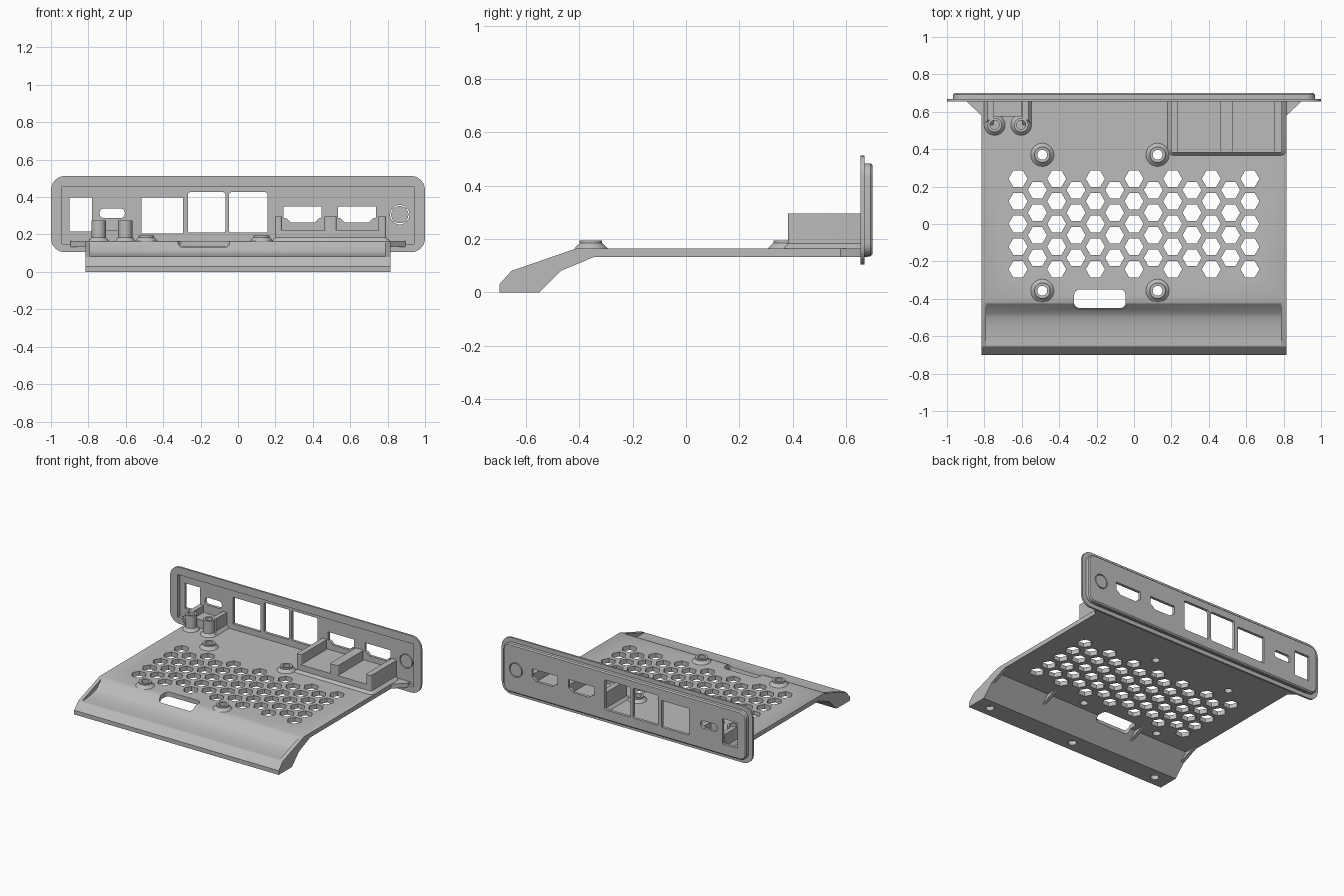
import bpy, bmesh, math
from mathutils import Vector, Matrix

cube = bpy.data.objects.get("Cube")
if cube:
    bpy.data.objects.remove(cube, do_unlink=True)

GREY = (0.5, 0.5, 0.5, 1.0)
grey = bpy.data.materials.new("light_grey_plastic")
grey.use_nodes = True
grey.diffuse_color = GREY
grey.node_tree.nodes["Principled BSDF"].inputs["Base Color"].default_value = GREY


def add_object(name, bm):
    bmesh.ops.recalc_face_normals(bm, faces=bm.faces[:])
    mesh = bpy.data.meshes.new(name)
    bm.to_mesh(mesh)
    bm.free()
    mesh.materials.append(grey)
    obj = bpy.data.objects.new(name, mesh)
    bpy.context.collection.objects.link(obj)
    return obj


def add_prism(bm, points, low, high, axis, end_points=None):
    """Extrude a 2D outline along an axis, optionally to a different end outline."""
    def place(p, t):
        return {"x": (t, p[0], p[1]), "y": (p[0], t, p[1]), "z": (p[0], p[1], t)}[axis]
    first = [bm.verts.new(place(p, low)) for p in points]
    last = [bm.verts.new(place(p, high)) for p in (end_points or points)]
    bm.faces.new(first)
    bm.faces.new(last)
    for i in range(len(first)):
        j = (i + 1) % len(first)
        bm.faces.new((first[i], first[j], last[j], last[i]))


def prism(name, points, low, high, axis, end_points=None):
    bm = bmesh.new()
    add_prism(bm, points, low, high, axis, end_points)
    return add_object(name, bm)


def ring(cx, cy, radius, sides):
    return [(cx + radius * math.cos(math.tau * i / sides),
             cy + radius * math.sin(math.tau * i / sides)) for i in range(sides)]


def rect(x0, x1, y0, y1, r=0.0, steps=6):
    """Rectangle outline with optional rounded corners."""
    if r == 0:
        return [(x0, y0), (x1, y0), (x1, y1), (x0, y1)]
    points = []
    corners = [(x1 - r, y1 - r), (x0 + r, y1 - r), (x0 + r, y0 + r), (x1 - r, y0 + r)]
    for quarter, (cx, cy) in enumerate(corners):
        for i in range(steps + 1):
            a = math.pi / 2 * (quarter + i / steps)
            points.append((cx + r * math.cos(a), cy + r * math.sin(a)))
    return points


def lathe(name, profile, x, y, sides=32):
    """Revolve a closed (radius, z) profile about a vertical axis."""
    bm = bmesh.new()
    rows = [[bm.verts.new((px, py, z)) for px, py in ring(x, y, r, sides)] for r, z in profile]
    for k, row in enumerate(rows):
        after = rows[(k + 1) % len(rows)]
        for i in range(sides):
            j = (i + 1) % sides
            bm.faces.new((row[i], row[j], after[j], after[i]))
    return add_object(name, bm)


def cut(target, cutter):
    mod = target.modifiers.new("cut", "BOOLEAN")
    mod.operation = "DIFFERENCE"
    mod.solver = "EXACT"
    mod.object = cutter
    graph = bpy.context.evaluated_depsgraph_get()
    result = bpy.data.meshes.new_from_object(target.evaluated_get(graph))
    target.modifiers.clear()
    target.data = result
    bpy.data.objects.remove(cutter, do_unlink=True)


HALF, UNDER, TOP = 0.815, 0.133, 0.165
RECESS_Y, FLANGE_Y, BACK_Y = 0.68, 0.655, 0.70
boss_spots = [(x, y) for x in (-0.49, 0.126) for y in (-0.357, 0.37)]

# Tray with its bent front lip
tray = prism("tray", [(-0.70, 0), (-0.55, 0), (-0.417, UNDER), (RECESS_Y, UNDER),
                      (RECESS_Y, TOP), (-0.41, TOP), (-0.655, 0.08), (-0.70, 0.03)],
             -HALF, HALF, "x")

# Finger scoop along the lip
cut(tray, prism("scoop_cutter", [(-0.42, 0.165), (-0.475, 0.11), (-0.50, 0.0985),
                                 (-0.54, 0.089), (-0.59, 0.083), (-0.65, 0.0815),
                                 (-0.65, 0.3), (-0.42, 0.3)], -0.79, 0.785, "x"))

# Vent holes, card slot, screw holes and foot sockets
bm = bmesh.new()
for col in range(13):
    count = 5 - col % 2
    for row in range(count):
        x, y = (col - 6) * 0.1033, (row - (count - 1) / 2) * 0.121
        add_prism(bm, ring(x, y, 0.051, 6), 0.1, 0.2, "z")
for x, y in boss_spots:
    add_prism(bm, ring(x, y, 0.026, 32), 0.1, 0.2, "z")
for x in (-0.7, 0, 0.7):
    add_prism(bm, ring(x, -0.625, 0.028, 24), -0.05, 0.03, "z")
slot_top = rect(-0.32, -0.045, -0.475, -0.35, 0.03)
slot_low = [(x, y + 0.04 if y < -0.41 else y) for x, y in slot_top]
add_prism(bm, slot_low, 0.04, 0.22, "z", slot_top)
cut(tray, add_object("hole_cutter", bm))

# Ribs under the bend
for i, x in enumerate((-0.803, -0.37, 0.37, 0.803)):
    prism(f"bend_rib_{i + 1}", [(-0.47, 0.08), (-0.417, UNDER), (-0.343, UNDER)],
          x - 0.012, x + 0.012, "x")

# Corner gussets between tray and panel
for side, s in (("left", 1), ("right", -1)):
    prism(f"{side}_gusset", [(s * HALF, 0.58), (s * 0.895, FLANGE_Y),
                             (s * 0.895, RECESS_Y), (s * HALF, RECESS_Y)], UNDER, TOP, "z")

# Board standoffs
for i, (x, y) in enumerate(boss_spots):
    lathe(f"standoff_{i + 1}", [(0.026, TOP), (0.062, TOP), (0.042, 0.185),
                                (0.042, 0.195), (0.026, 0.195)], x, y)

# Port panel: wide flange and raised back plate, hollowed from the front
panel = prism("panel_flange", rect(-1, 1, 0.105, 0.513, 0.075), FLANGE_Y, 0.669, "y")
plate = prism("panel_back", rect(-0.968, 0.968, 0.135, 0.483, 0.05), 0.669, BACK_Y - 0.008, "y")
bm = bmesh.new()
bm.from_mesh(plate.data)
outer = rect(-0.968, 0.968, 0.135, 0.483, 0.05)
inner = rect(-0.96, 0.96, 0.143, 0.475, 0.042)
bm.clear()
add_prism(bm, outer, 0.669, BACK_Y - 0.008, "y")
add_prism(bm, outer, BACK_Y - 0.008, BACK_Y, "y", inner)
bmesh.ops.remove_doubles(bm, verts=bm.verts[:], dist=0.0001)
seam = [f for f in bm.faces if all(abs(v.co.y - BACK_Y + 0.008) < 0.0001 for v in f.verts)]
bmesh.ops.delete(bm, geom=seam, context="FACES_ONLY")
bmesh.ops.recalc_face_normals(bm, faces=bm.faces[:])
bm.to_mesh(plate.data)
bm.free()

recess = rect(-0.94, 0.94, 0.15, 0.457)
cut(panel, prism("flange_cutter", recess, 0.6, 0.75, "y"))
cut(plate, prism("recess_cutter", recess, 0.6, RECESS_Y, "y"))

# Port windows
bm = bmesh.new()
windows = [rect(-0.9, -0.78, 0.215, 0.397), rect(-0.74, -0.605, 0.287, 0.34, 0.025),
           rect(-0.515, -0.295, 0.205, 0.397), rect(-0.268, -0.068, 0.21, 0.426, 0.012),
           rect(-0.048, 0.158, 0.21, 0.426, 0.012), ring(0.865, 0.306, 0.052, 40)]
for x in (0.345, 0.636):
    windows.append([(x - 0.102, 0.35), (x - 0.102, 0.29), (x - 0.085, 0.285), (x - 0.065, 0.265),
                    (x + 0.065, 0.265), (x + 0.085, 0.285), (x + 0.102, 0.29), (x + 0.102, 0.35)])
for outline in windows:
    add_prism(bm, outline, 0.6, 0.75, "y")
cut(plate, add_object("window_cutter", bm))

# Knock-out button held by small bridges
prism("button_disc", ring(0.865, 0.306, 0.046, 40), RECESS_Y, BACK_Y, "y")
for i in range(4):
    bm = bmesh.new()
    bmesh.ops.create_cube(bm, size=1, matrix=Matrix.Diagonal((0.014, 0.016, 0.01, 1)))
    turn = Matrix.Rotation(math.pi / 4 + i * math.pi / 2, 4, "Y")
    centre = Matrix.Translation(Vector((0.865, 0.69, 0.306)))
    bmesh.ops.transform(bm, verts=bm.verts[:],
                        matrix=centre @ turn @ Matrix.Translation(Vector((0.049, 0, 0))))
    add_object(f"button_bridge_{i + 1}", bm)

# Video port cradle: flared foot, low floor and three tall walls
prism("cradle_foot", rect(0.18, HALF, 0.367, RECESS_Y, 0.03), TOP, 0.183, "z",
      rect(0.198, 0.792, 0.382, RECESS_Y, 0.02))
prism("cradle_floor", rect(0.198, 0.792, 0.382, RECESS_Y, 0.02), 0.183, 0.225, "z")
for name, x0, x1 in (("inner", 0.198, 0.235), ("middle", 0.463, 0.527), ("outer", 0.75, 0.792)):
    prism(f"cradle_{name}_wall", rect(x0, x1, 0.382, RECESS_Y, 0.012), 0.183, 0.295, "z")

# Power port bracket: two screw posts, side walls and a low shelf
for side, x, s in (("right", -0.745, -1), ("left", -0.603, 1)):
    lathe(f"{side}_screw_post", [(0.024, TOP), (0.056, TOP), (0.038, 0.185),
                                 (0.038, 0.275), (0.024, 0.275)], x, 0.53)
    xs = sorted((x + s * 0.006, x + s * 0.038))
    prism(f"{side}_bracket_wall", rect(xs[0], xs[1], 0.555, RECESS_Y), TOP, 0.275, "z")
    flare = sorted((x + s * 0.006, x + s * 0.056))
    prism(f"{side}_bracket_foot", rect(flare[0], flare[1], 0.53, RECESS_Y), TOP, 0.187, "z",
          rect(xs[0], xs[1], 0.555, RECESS_Y))
prism("bracket_shelf", rect(-0.75, -0.6, 0.575, RECESS_Y), TOP, 0.225, "z")

# Smooth round surfaces while keeping hard edges
bpy.ops.object.select_all(action="DESELECT")
for obj in bpy.context.collection.objects:
    if obj.type == "MESH" and obj.data.materials and obj.data.materials[0] == grey:
        obj.select_set(True)
        bpy.context.view_layer.objects.active = obj
bpy.ops.object.shade_smooth_by_angle(angle=math.radians(25))
